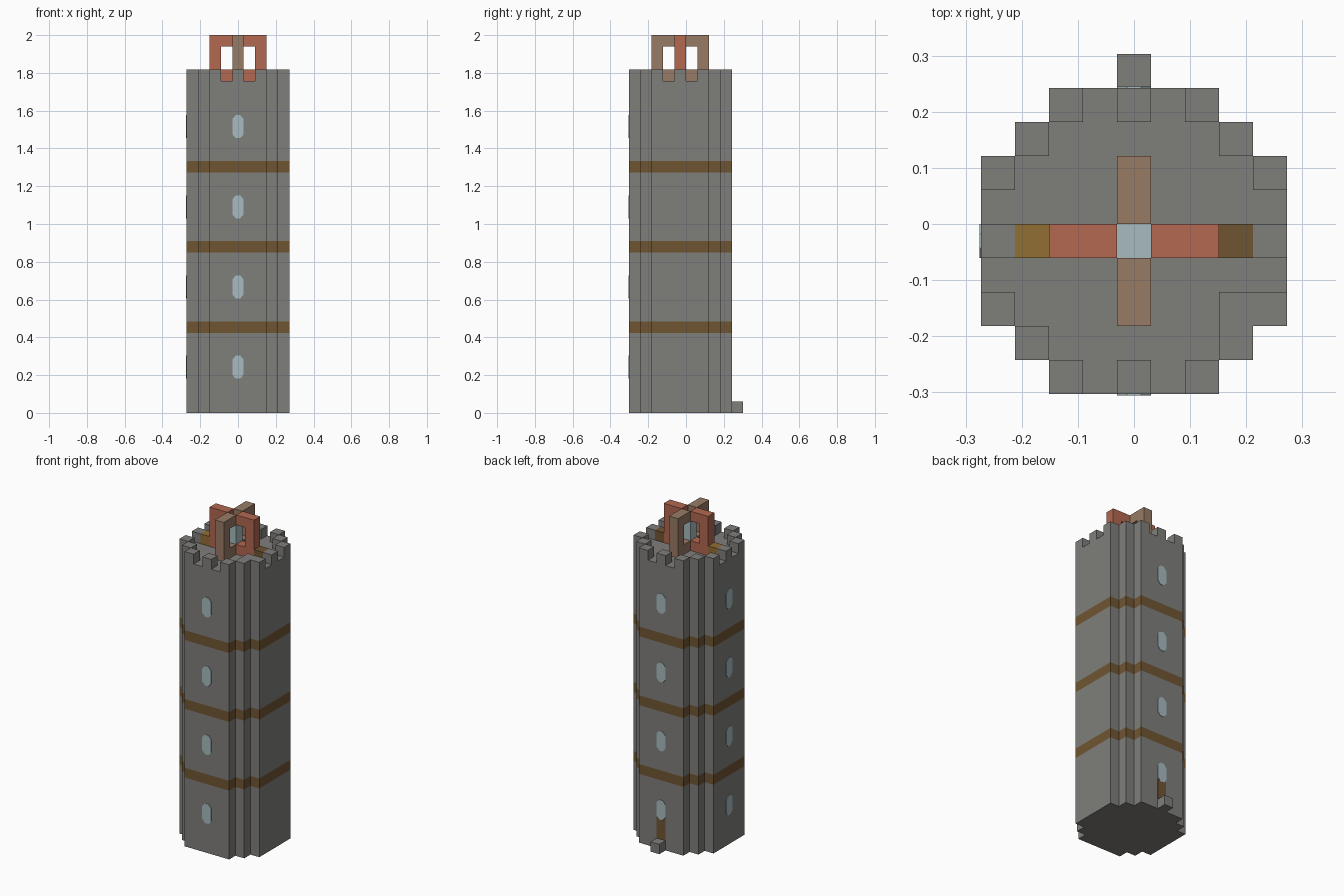
import bpy, bmesh
from mathutils import Vector

U = 2 / 33                      # one block
ORIGIN = Vector((0, -U / 2, 0))  # tower axis

if "Cube" in bpy.data.objects:
    bpy.data.objects.remove(bpy.data.objects["Cube"], do_unlink=True)


def material(name, rgb):
    lin = [((c / 255 + 0.055) / 1.055) ** 2.4 for c in rgb] + [1]
    m = bpy.data.materials.new(name)
    m.use_nodes = True
    m.diffuse_color = lin
    m.node_tree.nodes["Principled BSDF"].inputs["Base Color"].default_value = lin
    return m


stone = material("grey stone", (127, 126, 123))
dark_wood = material("dark wood", (112, 85, 50))
gold_wood = material("golden wood", (146, 110, 52))
copper = material("red copper", (178, 104, 80))
tan = material("tan wood", (152, 123, 101))
glass = material("pale blue glass", (167, 187, 191))


def finish(name, bm, *mats):
    bmesh.ops.recalc_face_normals(bm, faces=bm.faces)
    me = bpy.data.meshes.new(name)
    bm.to_mesh(me)
    bm.free()
    for m in mats:
        me.materials.append(m)
    ob = bpy.data.objects.new(name, me)
    bpy.context.collection.objects.link(ob)
    return ob


def add_box(bm, lo, hi):
    """Box between two corners in block units, measured from the tower axis."""
    lo, hi = Vector(lo), Vector(hi)
    verts = bmesh.ops.create_cube(bm, size=1)["verts"]
    for v in verts:
        v.co = ORIGIN + U * ((lo + hi) / 2 + v.co * (hi - lo))


def block(bm, x, y, z, height=1):
    add_box(bm, (x - .5, y - .5, z), (x + .5, y + .5, z + height))


def boxes(name, mat, cells):
    bm = bmesh.new()
    for c in cells:
        block(bm, *c)
    return finish(name, bm, mat)


# Stepped round tower: one quarter outline turned four times, raised in storeys
FLOOR = 29
quarter = [(4.5, -2.5), (4.5, 2.5), (3.5, 2.5), (3.5, 3.5), (2.5, 3.5)]
outline = []
for turn in range(4):
    outline += quarter
    quarter = [(-y, x) for x, y in quarter]

bm = bmesh.new()
base = [bm.verts.new(ORIGIN + U * Vector((x, y, 0))) for x, y in outline]
cap = bm.faces.new(base)
ring_edges = list(cap.edges)
level = 0
for top in (7, 8, 14, 15, 21, 22, FLOOR):
    ext = bmesh.ops.extrude_edge_only(bm, edges=ring_edges)["geom"]
    verts = [g for g in ext if isinstance(g, bmesh.types.BMVert)]
    bmesh.ops.translate(bm, verts=verts, vec=(0, 0, (top - level) * U))
    for f in ext:
        if isinstance(f, bmesh.types.BMFace):
            f.material_index = int(top - level == 1)  # thin storeys are bands
    ring_edges = [e for e in ext if isinstance(e, bmesh.types.BMEdge)
                  and all(v in verts for v in e.verts)]
    level = top
bmesh.ops.contextual_create(bm, geom=ring_edges)
finish("tower", bm, stone, dark_wood)

# Battlements
merlons = [(s * 4, y) for s in (-1, 1) for y in (-2, 0, 2)]
merlons += [(x, s * 4) for s in (-1, 1) for x in (-2, 0, 2)]
merlons += [(a * 3, b * 3) for a in (-1, 1) for b in (-1, 1)]
merlons.append((3, -2))
boxes("battlements", stone, [(x, y, FLOOR) for x, y in merlons])

# Crossed roof frames around a glass lantern
for name, mat, along_x in (("cross_frame", copper, True), ("long_frame", tan, False)):
    cells = []
    for s in (-1, 1):
        cells += [(s, FLOOR, 1), (s, FLOOR + 3, 1), (2 * s, FLOOR, 4)]
    boxes(name, mat, [(d, 0, z, h) if along_x else (0, d, z, h) for d, z, h in cells])
boxes("lantern", glass, [(0, 0, FLOOR, 3)])
boxes("left_roof_block", dark_wood, [(3, 0, FLOOR)])
boxes("right_roof_block", gold_wood, [(-3, 0, FLOOR)])

# Chamfered window plates on the front, back and right walls
THIN = 0.04
half = [(.5, .65), (.2, 1), (-.2, 1), (-.5, .65)]
shape = half + [(-a, -b) for a, b in half]
bm = bmesh.new()
for z in (4, 11, 18, 25):
    for out, side in (((0, -1), (1, 0)), ((0, 1), (1, 0)), ((-1, 0), (0, 1))):
        loop = []
        for a, b in shape:
            x, y = (out[i] * 4.5 + side[i] * a for i in (0, 1))
            loop.append(bm.verts.new(ORIGIN + U * Vector((x, y, z + b))))
        face = bm.faces.new(loop)
        moved = bmesh.ops.extrude_face_region(bm, geom=[face])["geom"]
        bmesh.ops.translate(bm, vec=Vector((*out, 0)) * THIN * U,
                            verts=[g for g in moved if isinstance(g, bmesh.types.BMVert)])
finish("windows", bm, glass)

# Back door and its step
bm = bmesh.new()
add_box(bm, (-.5, 4.5, 1), (.5, 4.5 + THIN / 2, 3.2))
finish("door", bm, dark_wood)
boxes("door_step", stone, [(0, 5, 0)])
